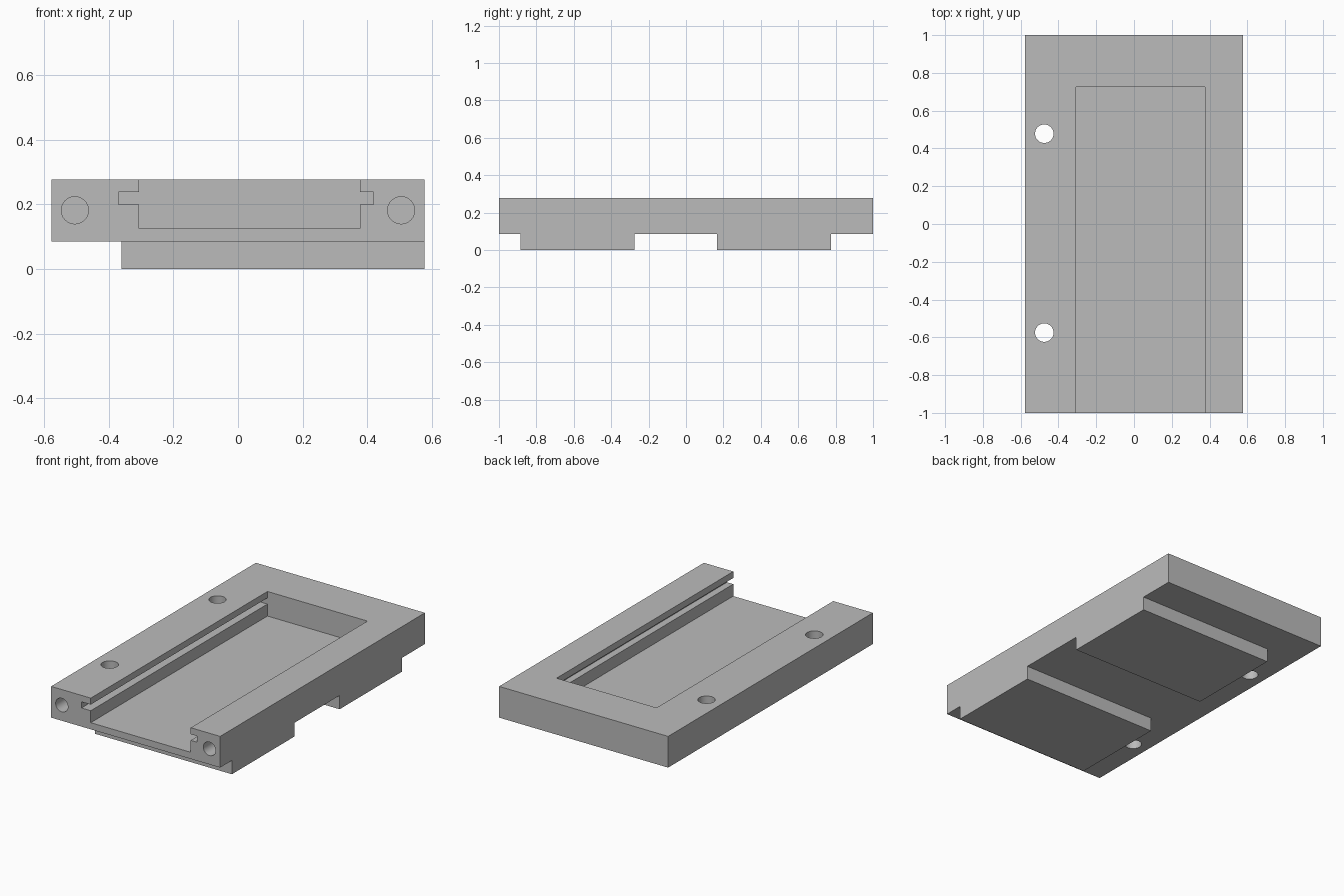
import bpy, bmesh, math
from mathutils import Matrix, Vector

if "Cube" in bpy.data.objects:
    bpy.data.objects.remove(bpy.data.objects["Cube"], do_unlink=True)

grey = bpy.data.materials.new("plain grey")
grey.use_nodes = True
colour = (0.5, 0.5, 0.5, 1)
grey.diffuse_color = colour
grey.node_tree.nodes["Principled BSDF"].inputs["Base Color"].default_value = colour


def make_object(name, bm):
    bmesh.ops.recalc_face_normals(bm, faces=bm.faces)
    mesh = bpy.data.meshes.new(name)
    bm.to_mesh(mesh)
    bm.free()
    mesh.materials.append(grey)
    obj = bpy.data.objects.new(name, mesh)
    bpy.context.collection.objects.link(obj)
    return obj


def prism(name, profile, y0, y1):
    """Extrude an x-z profile along y."""
    bm = bmesh.new()
    face = bm.faces.new([bm.verts.new((x, y0, z)) for x, z in profile])
    grown = bmesh.ops.extrude_face_region(bm, geom=[face])["geom"]
    moved = [v for v in grown if isinstance(v, bmesh.types.BMVert)]
    bmesh.ops.translate(bm, verts=moved, vec=(0, y1 - y0, 0))
    return make_object(name, bm)


def box(name, x0, x1, y0, y1, z0, z1):
    return prism(name, [(x0, z0), (x1, z0), (x1, z1), (x0, z1)], y0, y1)


def rod(name, centre, radius, length, along_y=False):
    bm = bmesh.new()
    turn = Matrix.Rotation(math.pi / 2 if along_y else 0, 4, "X")
    bmesh.ops.create_cone(bm, cap_ends=True, segments=48, radius1=radius, radius2=radius,
                          depth=length, matrix=Matrix.Translation(Vector(centre)) @ turn)
    return make_object(name, bm)


def combine(target, tool, operation):
    """Apply a boolean and remove the tool."""
    mod = target.modifiers.new(operation, "BOOLEAN")
    mod.operation, mod.object, mod.solver = operation, tool, "EXACT"
    bpy.context.view_layer.update()
    result = bpy.data.meshes.new_from_object(
        target.evaluated_get(bpy.context.evaluated_depsgraph_get()))
    target.modifiers.clear()
    target.data = result
    bpy.data.objects.remove(tool, do_unlink=True)


# Main plate and the two raised pads underneath
half_width, base, top = 0.578, 0.085, 0.278
plate = box("slotted_plate", -half_width, half_width, -1, 1, base, top)
for y0, y1 in ((-0.885, -0.275), (0.167, 0.775)):
    combine(plate, box("pad", -0.36, half_width, y0, y1, 0, base), "UNION")

# Open-fronted pocket with a groove along both side walls
left, right, floor, low, high, above = -0.307, 0.377, 0.126, 0.2, 0.238, 0.4
pocket = [(left, floor), (right, floor), (right, low), (0.42, low), (0.42, high), (right, high),
          (right, above), (left, above), (left, high), (-0.37, high), (-0.37, low), (left, low)]
combine(plate, prism("pocket", pocket, -1.1, 0.726), "DIFFERENCE")

# Vertical through holes beside the pocket
for y in (-0.575, 0.478):
    combine(plate, rod("through_hole", (-0.475, y, 0.2), 0.049, 1), "DIFFERENCE")

# Blind holes in the front end
for x in (-0.505, 0.505):
    combine(plate, rod("end_hole", (x, -1, 0.182), 0.042, 0.6, True), "DIFFERENCE")

# Smooth hole walls, crisp plate edges
bpy.ops.object.select_all(action="DESELECT")
plate.select_set(True)
bpy.context.view_layer.objects.active = plate
bpy.ops.object.shade_smooth_by_angle(angle=math.radians(30))
